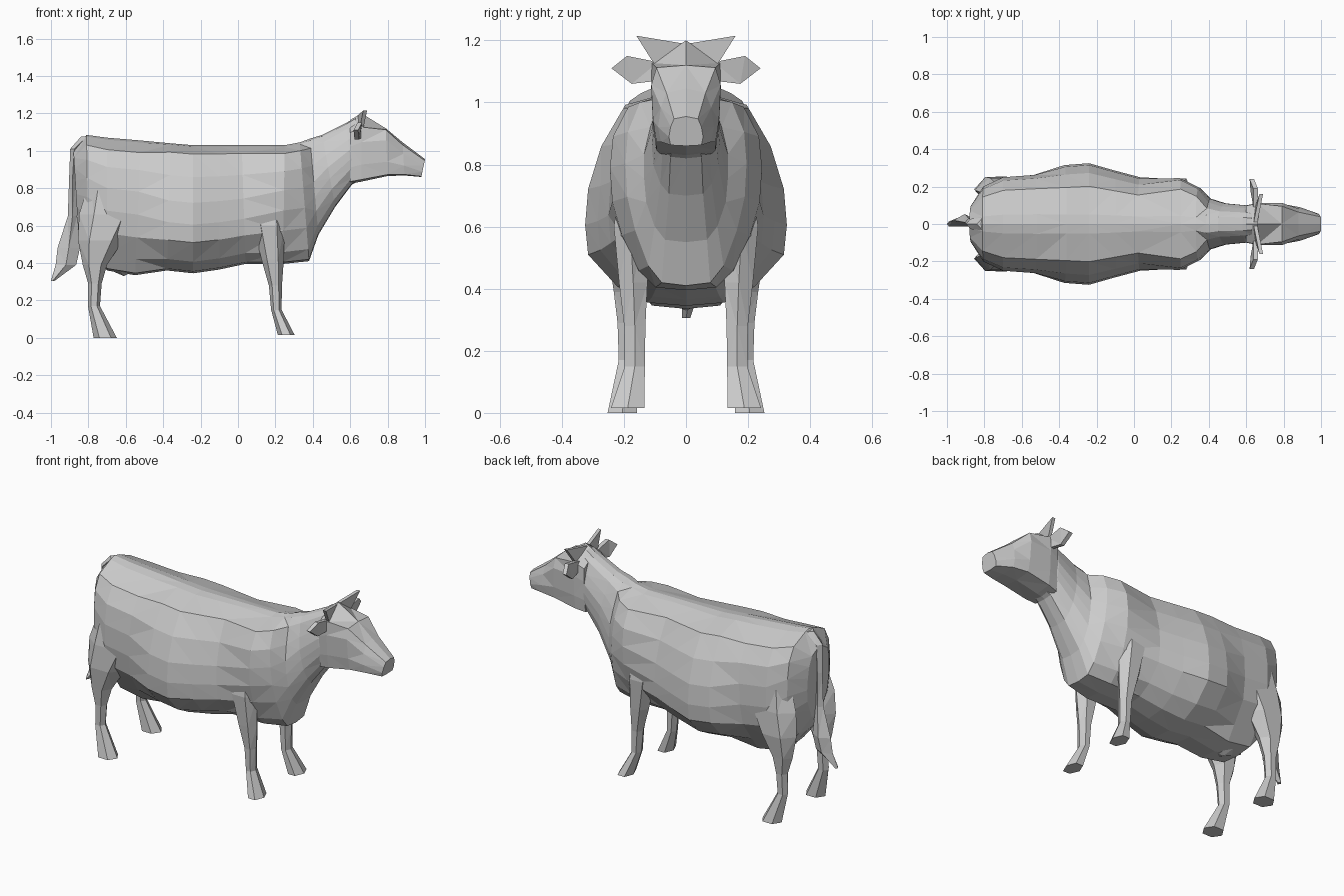
import bpy, bmesh, math
from mathutils import Vector


def finish(name, bm):
    bmesh.ops.recalc_face_normals(bm, faces=bm.faces)
    bmesh.ops.triangulate(bm, faces=bm.faces)
    me = bpy.data.meshes.new(name)
    bm.to_mesh(me)
    bm.free()
    ob = bpy.data.objects.new(name, me)
    bpy.context.collection.objects.link(ob)
    return ob


def loft(name, rings):
    """Skin a list of equal-length point loops and cap both ends."""
    bm = bmesh.new()
    loops = [[bm.verts.new(p) for p in r] for r in rings]
    n = len(loops[0])
    for a, b in zip(loops, loops[1:]):
        for i in range(n):
            j = (i + 1) % n
            bm.faces.new((a[i], a[j], b[j], b[i]))
    bm.faces.new(loops[0][::-1])
    bm.faces.new(loops[-1])
    return finish(name, bm)


def section(xt, zt, xb, zb, hw, prof):
    """Symmetric ring from a top point to a bottom point; prof = (drop, width) pairs."""
    top, bot = Vector((xt, 0, zt)), Vector((xb, 0, zb))
    side = [(top.lerp(bot, t), w * hw) for t, w in prof]
    right = [p + Vector((0, w, 0)) for p, w in side]
    left = [p - Vector((0, w, 0)) for p, w in reversed(side)]
    return [top] + right + [bot] + left


def limb(name, stations, s, n=6):
    """Leg made of horizontal oval rings (x, y, z, rx, ry) on side s."""
    rings = []
    for x, y, z, rx, ry in stations:
        rings.append([(x + rx * math.cos(2 * math.pi * i / n),
                       s * (y + ry * math.sin(2 * math.pi * i / n) * 1.1), z)
                      for i in range(n)])
    loft(name, rings)


BARREL = [(.01, .16), (.07, .62), (.25, .84), (.45, .97), (.62, 1), (.76, .97), (.91, .68), (.985, .38)]
RUMP = [(.015, .20), (.09, .72), (.22, .93), (.38, 1), (.55, 1), (.72, .92), (.88, .62), (.985, .42)]
CHEST = [(.015, .18), (.07, .76), (.22, .96), (.38, 1), (.55, .97), (.72, .84), (.90, .62), (.985, .40)]
NECK = [(.02, .35), (.10, .62), (.28, .85), (.45, 1), (.60, 1), (.75, .95), (.90, .75), (.985, .50)]

# Body, from the rump to the back of the head
body = [
    (-.88, 1.00, -.855, .58, .10, RUMP),
    (-.81, 1.085, -.80, .48, .20, RUMP),
    (-.70, 1.07, -.70, .36, .25, RUMP),
    (-.52, 1.055, -.55, .335, .262, RUMP),
    (-.36, 1.04, -.38, .36, .315, BARREL),
    (-.24, 1.03, -.24, .345, .325, BARREL),
    (-.10, 1.03, -.10, .365, .285, BARREL),
    (.02, 1.03, .04, .395, .25, BARREL),
    (.25, 1.03, .24, .395, .245, CHEST),
    (.33, 1.045, .38, .41, .195, CHEST),
    (.385, 1.065, .43, .55, .135, NECK),
    (.45, 1.085, .52, .70, .11, NECK),
    (.58, 1.15, .61, .82, .10, NECK),
    (.63, 1.18, .65, .84, .09, NECK),
]
loft("body", [section(*b) for b in body])

# Head
HEAD = [(.20, .98), (.42, 1), (.75, .95), (.97, .85)]
MUZZLE = [(.08, .70), (.35, .90), (.70, 1), (.97, .90)]
head = [
    (.60, 1.165, .60, .825, .10, HEAD),
    (.66, 1.20, .66, .835, .112, HEAD),
    (.79, 1.12, .80, .865, .112, [(.03, .85), (.25, 1), (.7, .95), (.97, .85)]),
    (.88, 1.045, .89, .868, .09, MUZZLE),
    (1.0, .955, .98, .86, .055, MUZZLE),
]
loft("head", [section(*h) for h in head])


def plate(name, pts, thick):
    """Thin flat part: an outline thickened along x."""
    loft(name, [[(x + d, y, z) for x, y, z in pts] for d in (-thick, thick)])


for s, label in ((1, "left"), (-1, "right")):
    # Front legs
    limb(label + "_front_leg", [
        (.16, .17, .70, .09, .05), (.165, .18, .60, .085, .055),
        (.185, .17, .42, .06, .048), (.20, .165, .28, .035, .036),
        (.205, .165, .15, .028, .034), (.258, .188, .015, .045, .057)], s)
    # Hind legs with thigh and hock
    limb(label + "_hind_leg", [
        (-.69, .16, .85, .10, .06), (-.69, .18, .66, .16, .07),
        (-.735, .185, .52, .12, .07), (-.765, .185, .39, .065, .05),
        (-.765, .19, .29, .036, .032), (-.77, .19, .17, .032, .028),
        (-.71, .205, 0, .062, .05)], s)
    # Ears and horns
    plate(label + "_ear", [(.65, s * .09, 1.13), (.65, s * .19, 1.15), (.63, s * .24, 1.11),
                           (.635, s * .175, 1.06), (.65, s * .09, 1.07)], .012)
    plate(label + "_horn", [(.65, s * .01, 1.19), (.68, s * .16, 1.215),
                            (.66, s * .10, 1.12)], .01)

# Udder
bm = bmesh.new()
bmesh.ops.create_icosphere(bm, subdivisions=1, radius=1)
for v in bm.verts:
    v.co = Vector((-.61 + .13 * v.co.x, .14 * v.co.y, .42 + .09 * v.co.z))
finish("udder", bm)

# Tail with its tuft: diamond rings (x, y, z, rx, ry)
tail = [(-.81, 0, 1.075, .03, .03), (-.875, 0, 1.01, .022, .025),
        (-.885, .01, .85, .018, .02), (-.885, .01, .65, .025, .02),
        (-.905, .02, .48, .06, .03), (-.92, .015, .39, .055, .025),
        (-.99, 0, .305, .01, .012)]
limb("tail", tail, 1, 4)
